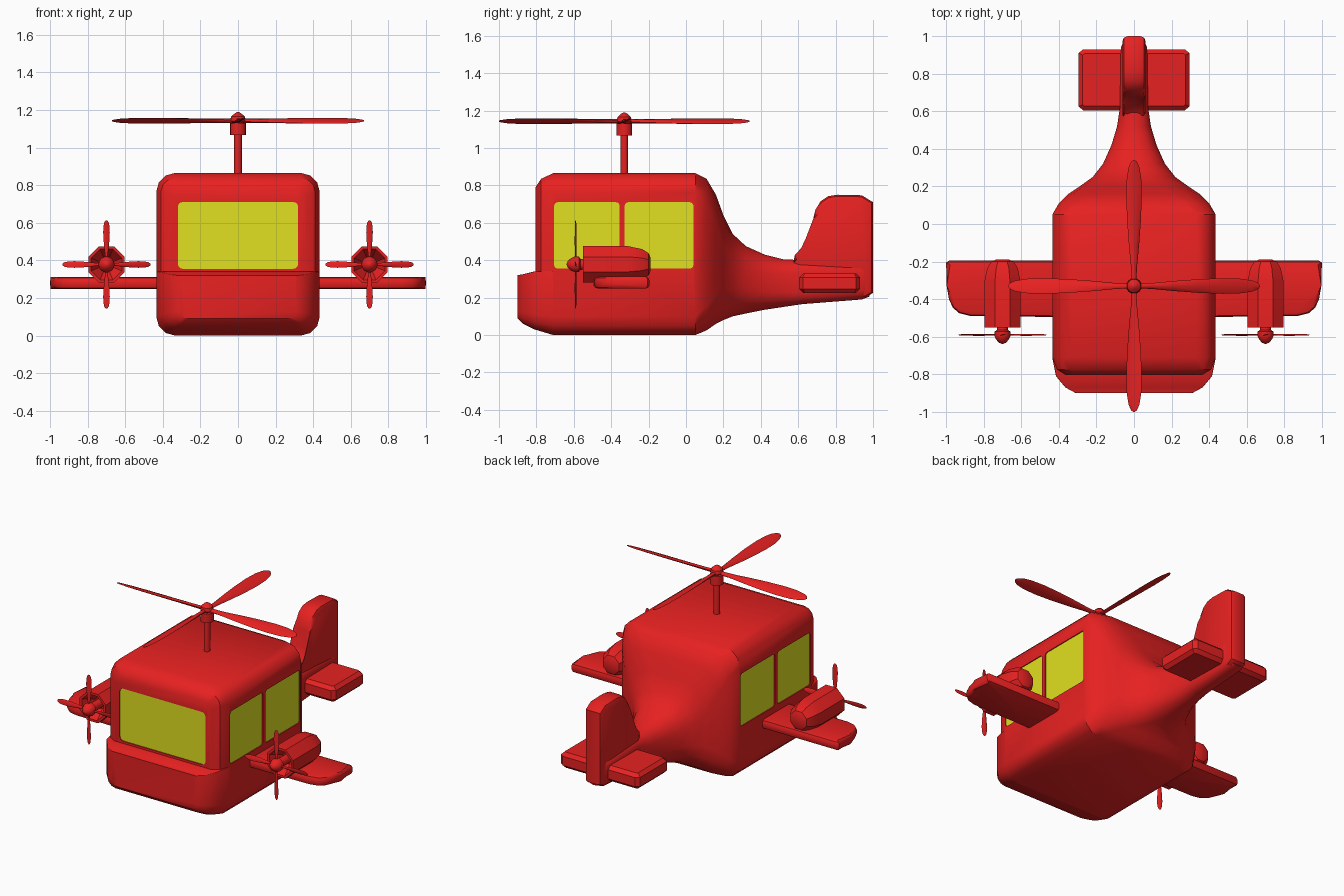
import bpy, bmesh
from math import sin, cos, pi, radians
from mathutils import Matrix, Vector

if "Cube" in bpy.data.objects:
    bpy.data.objects.remove(bpy.data.objects["Cube"])


def material(name, col):
    m = bpy.data.materials.new(name)
    m.diffuse_color = (*col, 1)
    m.use_nodes = True
    m.node_tree.nodes["Principled BSDF"].inputs["Base Color"].default_value = m.diffuse_color
    return m


RED = material("red_paint", (0.8, 0.015, 0.015))
YELLOW = material("yellow_glass", (0.75, 0.75, 0.015))


def finish(name, bm, mat, angle=32):
    bmesh.ops.recalc_face_normals(bm, faces=bm.faces[:])
    me = bpy.data.meshes.new(name)
    bm.to_mesh(me)
    bm.free()
    me.materials.append(mat)
    ob = bpy.data.objects.new(name, me)
    bpy.context.collection.objects.link(ob)
    smooth(ob, angle)
    return ob


def smooth(ob, angle=32):
    bpy.ops.object.select_all(action='DESELECT')
    ob.select_set(True)
    bpy.context.view_layer.objects.active = ob
    bpy.ops.object.shade_smooth_by_angle(angle=radians(angle))


def add_loft(bm, rings):
    vs = [[bm.verts.new(p) for p in r] for r in rings]
    n = len(vs[0])
    for a, b in zip(vs, vs[1:]):
        for i in range(n):
            j = (i + 1) % n
            bm.faces.new((a[i], a[j], b[j], b[i]))
    bm.faces.new(vs[0])
    bm.faces.new(vs[-1])


def loft(name, rings, mat=RED, angle=32):
    bm = bmesh.new()
    add_loft(bm, rings)
    return finish(name, bm, mat, angle)


def rounded_rect(u0, u1, v0, v1, r_top, r_bot, n=3):
    pts = []
    for q, (u, v, r) in enumerate(((u1, v1, r_top), (u0, v1, r_top), (u0, v0, r_bot), (u1, v0, r_bot))):
        cu = u - r if u == u1 else u + r
        cv = v - r if v == v1 else v + r
        for k in range(n + 1):
            a = (q + k / n) * pi / 2
            pts.append((cu + r * cos(a), cv + r * sin(a)))
    return pts


def lathe(name, profile, n, mtx, phase=0.0, angle=32):
    rings = [[mtx @ Vector((r * cos(phase + 2 * pi * i / n), r * sin(phase + 2 * pi * i / n), z))
              for i in range(n)] for r, z in profile]
    return loft(name, rings, RED, angle)


def prism(name, pts, to3d, w0, w1, mat=RED, bevel=0, segs=2):
    bm = bmesh.new()
    add_loft(bm, [[to3d(u, v, w) for u, v in pts] for w in (w0, w1)])
    if bevel:
        bm.faces.ensure_lookup_table()
        edges = {e for f in bm.faces[-2:] for e in f.edges}
        bmesh.ops.bevel(bm, geom=list(edges), offset=bevel, segments=segs, profile=0.5,
                        affect='EDGES', clamp_overlap=True)
    return finish(name, bm, mat)


def body_ring(y, hw, z0, z1, rt, rb):
    return [(u, y, v) for u, v in rounded_rect(-hw, hw, z0, z1, rt, rb)]


# cabin flowing into tail boom: y, half width, bottom, top, corner radius
STATIONS = [
    (-0.805, 0.36, 0.12, 0.79, 0.05), (-0.775, 0.41, 0.05, 0.835, 0.07), (-0.71, 0.435, 0, 0.865, 0.10),
    (0.05, 0.435, 0, 0.865, 0.10), (0.11, 0.40, 0.025, 0.835, 0.13), (0.16, 0.35, 0.06, 0.75, 0.15),
    (0.20, 0.29, 0.08, 0.64, 0.16), (0.25, 0.22, 0.10, 0.54, 0.15), (0.32, 0.165, 0.115, 0.475, 0.13),
    (0.42, 0.12, 0.135, 0.43, 0.10), (0.52, 0.09, 0.15, 0.405, 0.08), (0.62, 0.075, 0.165, 0.40, 0.06),
    (0.94, 0.07, 0.19, 0.38, 0.05), (0.98, 0.05, 0.205, 0.36, 0.04)]
cabin = loft("cabin_and_tail", [body_ring(y, w, a, b, r, r) for y, w, a, b, r in STATIONS])

# lower nose step
loft("nose", [body_ring(y, w, a, b, 0.004, r) for y, w, a, b, r in (
    (-0.9, 0.31, 0.09, 0.32, 0.04), (-0.87, 0.365, 0.06, 0.325, 0.06),
    (-0.81, 0.415, 0.03, 0.34, 0.08), (-0.71, 0.435, 0, 0.34, 0.10))])


# recessed windows
def front_map(u, v, w):
    return (u, w, v)


def side_map(u, v, w):
    return (w, u, v)


panes = [("windscreen", rounded_rect(-0.32, 0.32, 0.355, 0.71, 0.025, 0.025), front_map, -0.805, 1)]
for s, side in ((1, "right"), (-1, "left")):
    for nm, a, b in (("front", -0.705, -0.355), ("rear", -0.328, 0.04)):
        panes.append((f"{side}_{nm}_window", rounded_rect(a, b, 0.355, 0.71, 0.02, 0.02),
                      side_map, s * 0.435, -s))
for name, pts, mp, w, inward in panes:
    cutter = prism("cutter", pts, mp, w - 0.03 * inward, w + 0.012 * inward)
    cutter.hide_render = True
    mod = cabin.modifiers.new("recess", 'BOOLEAN')
    mod.operation = 'DIFFERENCE'
    mod.solver = 'EXACT'
    mod.object = cutter
    bpy.context.view_layer.objects.active = cabin
    bpy.ops.object.modifier_apply(modifier=mod.name)
    bpy.data.objects.remove(cutter)
    prism(name, pts, mp, w + 0.006 * inward, w + 0.03 * inward, YELLOW)
cabin.data.materials.clear()
cabin.data.materials.append(RED)
smooth(cabin)

# tail fin and tailplane
FIN = [(0.56, 0.38), (0.60, 0.405), (0.64, 0.45), (0.668, 0.51), (0.68, 0.62), (0.692, 0.67), (0.72, 0.715),
       (0.76, 0.742), (0.81, 0.75), (0.94, 0.747), (1.0, 0.71), (1.0, 0.225), (0.96, 0.2), (0.70, 0.2)]
prism("tail_fin", FIN, side_map, -0.062, 0.062, RED, 0.028)
PLANE = [(-0.295, 0.625), (-0.27, 0.605), (0.27, 0.605), (0.295, 0.625),
         (0.295, 0.91), (0.27, 0.93), (-0.27, 0.93), (-0.295, 0.91)]
prism("tailplane", PLANE, lambda u, v, w: (u, v, w), 0.225, 0.33, RED, 0.022, 1)


# four-bladed rotors
def rotor(name, length, width, thick, pitch, root, mtx):
    secs = ((0.0, 0.3), (0.12, 0.38), (0.3, 0.65), (0.5, 0.88), (0.7, 1.0),
            (0.85, 0.93), (0.94, 0.7), (0.985, 0.4), (1.0, 0.12))
    bm = bmesh.new()
    for q in range(4):
        m = mtx @ Matrix.Rotation(q * pi / 2, 4, 'Z') @ Matrix.Rotation(radians(pitch), 4, 'X')
        rings = [[m @ Vector((root + t * (length - root), width * k * cos(i * pi / 4),
                              thick * (1.3 - t) * sin(i * pi / 4))) for i in range(8)] for t, k in secs]
        add_loft(bm, rings)
    finish(name, bm, RED, 50)


# main rotor
hub = Matrix.Translation((0, -0.33, 0))
lathe("rotor_mast", [(0.02, 0.84), (0.02, 1.068), (0.042, 1.068), (0.042, 1.13), (0.028, 1.132),
                     (0.04, 1.142), (0.036, 1.165), (0.018, 1.182), (0.004, 1.19)], 16, hub)
rotor("main_rotor", 0.67, 0.044, 0.009, 20, 0.02, Matrix.Translation((0, -0.33, 1.143)))

# wings with engines and propellers
WING = [(0.40, -0.195), (0.985, -0.195), (1.0, -0.205), (0.997, -0.33), (0.985, -0.40), (0.965, -0.445),
        (0.93, -0.475), (0.87, -0.49), (0.40, -0.495)]
for s, side in ((1, "right"), (-1, "left")):
    prism(f"{side}_wing", [(s * x, y) for x, y in WING], lambda u, v, w: (u, v, w),
          0.248, 0.312, RED, 0.024)
    axis = Matrix.Translation((s * 0.7, 0, 0.378)) @ Matrix.Rotation(pi / 2, 4, 'X')
    lathe(f"{side}_engine", [(0.04, 0.19), (0.065, 0.2), (0.088, 0.235), (0.105, 0.31), (0.105, 0.55),
                             (0.088, 0.55), (0.04, 0.47)], 8, axis, pi / 8, 25)
    lathe(f"{side}_spinner", [(0.028, 0.45), (0.03, 0.565), (0.042, 0.572), (0.043, 0.595),
                              (0.034, 0.615), (0.018, 0.632), (0.004, 0.638)], 14, axis)
    rotor(f"{side}_propeller", 0.235, 0.018, 0.004, 14, 0.02, axis @ Matrix.Translation((0, 0, 0.59)))
